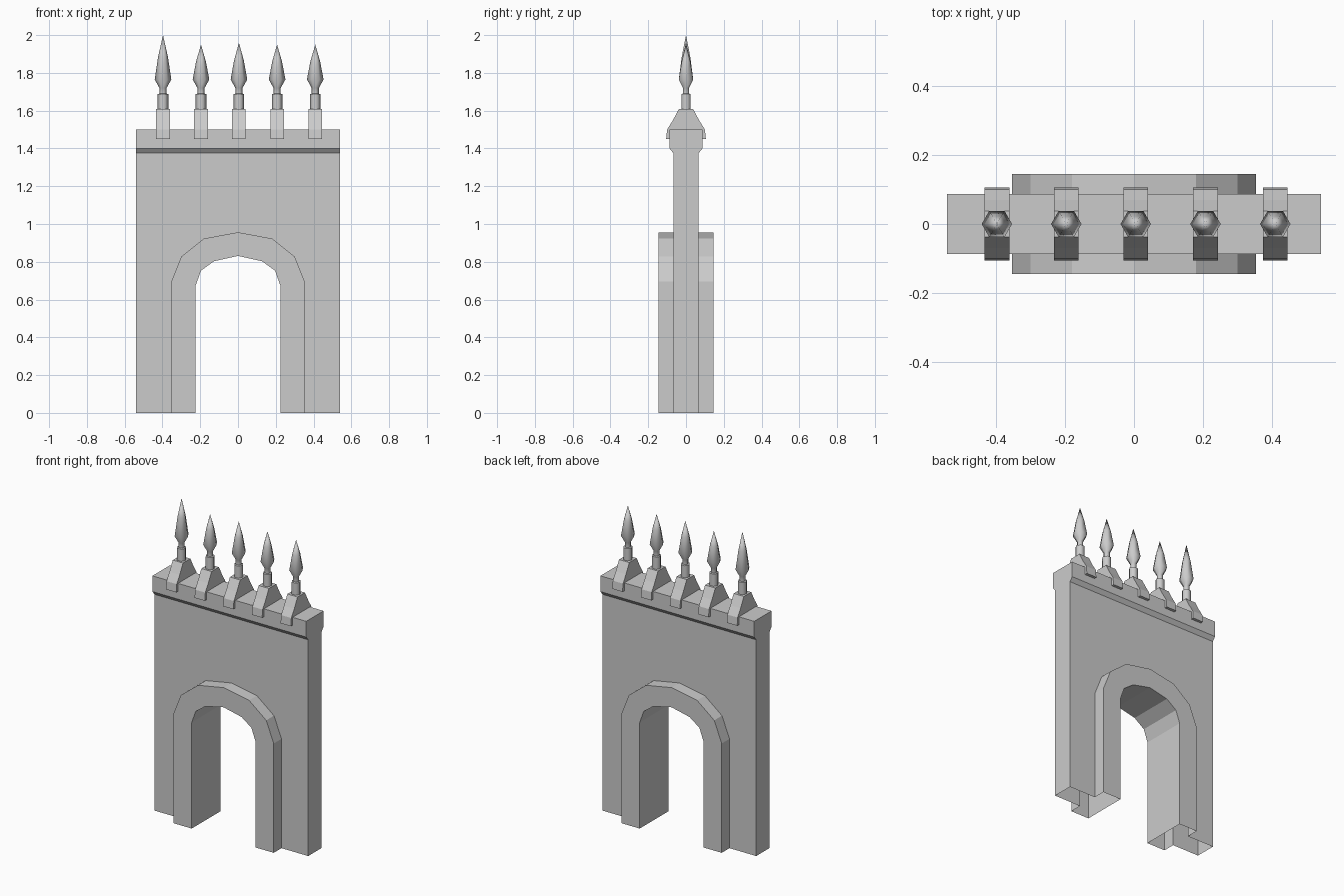
import bpy, bmesh, math

cube = bpy.data.objects.get("Cube")
if cube:
    bpy.data.objects.remove(cube, do_unlink=True)

stone = bpy.data.materials.new("plain_grey")
stone.use_nodes = True
GREY = (0.6, 0.6, 0.6, 1)
stone.diffuse_color = GREY
stone.node_tree.nodes["Principled BSDF"].inputs["Base Color"].default_value = GREY


def make_object(name, polygons, smooth=False):
    """Build a mesh from polygons given as lists of points."""
    bm = bmesh.new()
    for points in polygons:
        bm.faces.new([bm.verts.new(p) for p in points])
    bmesh.ops.remove_doubles(bm, verts=bm.verts, dist=0.0005)
    bmesh.ops.recalc_face_normals(bm, faces=bm.faces)
    mesh = bpy.data.meshes.new(name)
    bm.to_mesh(mesh)
    bm.free()
    mesh.materials.append(stone)
    obj = bpy.data.objects.new(name, mesh)
    bpy.context.collection.objects.link(obj)
    if smooth:
        bpy.ops.object.select_all(action='DESELECT')
        obj.select_set(True)
        bpy.context.view_layer.objects.active = obj
        bpy.ops.object.shade_smooth_by_angle(angle=math.radians(62))
    return obj


def strip(a, b):
    """Quads between two open lines of points."""
    return [[a[i], a[i + 1], b[i + 1], b[i]] for i in range(len(a) - 1)]


def mirrored(half):
    """Complete an arch line that ends on the centre line."""
    return half + [(-x, z) for x, z in reversed(half[:-1])]


def at_depth(line, y):
    return [(x, y, z) for x, z in line]


outer = mirrored([(-0.353, 0), (-0.353, 0.695), (-0.30, 0.828), (-0.18, 0.923), (0, 0.956)])
inner = mirrored([(-0.224, 0), (-0.224, 0.675), (-0.196, 0.753), (-0.127, 0.803), (0, 0.831)])
W, WALL, BAND, CAP = 0.541, 0.067, 0.145, 0.087

# Wall with flared coping, open underneath
side = [(-WALL, 0), (-WALL, 1.375), (-CAP, 1.40), (-CAP, 1.5)]
section = side + [(-y, z) for y, z in reversed(side)]
ends = [[(x, y, z) for y, z in section] for x in (-W, W)]
coping = strip(ends[0][1:7], ends[1][1:7])
face = [(-W, 0)] + outer + [(W, 0), (W, 1.375), (-W, 1.375)]
make_object("wall", ends + coping + [at_depth(face, s * WALL) for s in (-1, 1)])

# Arch surround: outer rims, faces and the passage lining
arch = strip(at_depth(inner, -BAND), at_depth(inner, BAND))
for s in (-1, 1):
    arch += strip(at_depth(outer, s * WALL), at_depth(outer, s * BAND))
    arch += strip(at_depth(outer, s * BAND), at_depth(inner, s * BAND))
make_object("arch_surround", arch)

# Saddle brackets and spear finials along the coping
bracket_half = [(0.08, 1.45), (0.105, 1.45), (0.10, 1.50), (0.07, 1.548), (0.037, 1.61)]
bracket = bracket_half + [(-y, z) for y, z in reversed(bracket_half)]
bracket += [(-0.08, 1.49), (0.08, 1.49)]
spear = [(0.028, 1.60), (0.028, 1.687), (0.019, 1.69), (0.019, 1.72),
         (0.044, 1.765), (0.026, 1.86)]
places = [(-0.397, 2.0), (-0.196, 1.95), (0.005, 1.96), (0.207, 1.95), (0.409, 1.95)]

for n, (cx, tip) in enumerate(places, 1):
    left, right = [[(cx + d, y, z) for y, z in bracket] for d in (-0.036, 0.036)]
    make_object(f"bracket_{n}", [left, right] + strip(left + left[:1], right + right[:1]))

    profile = spear[:-1] + [(spear[-1][0], spear[-1][1] + (tip - 1.95) / 2)]
    rings = [[(cx + r * math.cos(k * math.pi / 3), r * math.sin(k * math.pi / 3), z)
              for k in range(7)] for r, z in profile]
    polygons = [rings[0][:6]]
    for low, high in zip(rings, rings[1:]):
        polygons += strip(low, high)
    top = rings[-1]
    polygons += [[top[k], top[k + 1], (cx, 0, tip)] for k in range(6)]
    make_object(f"finial_{n}", polygons, smooth=True)
